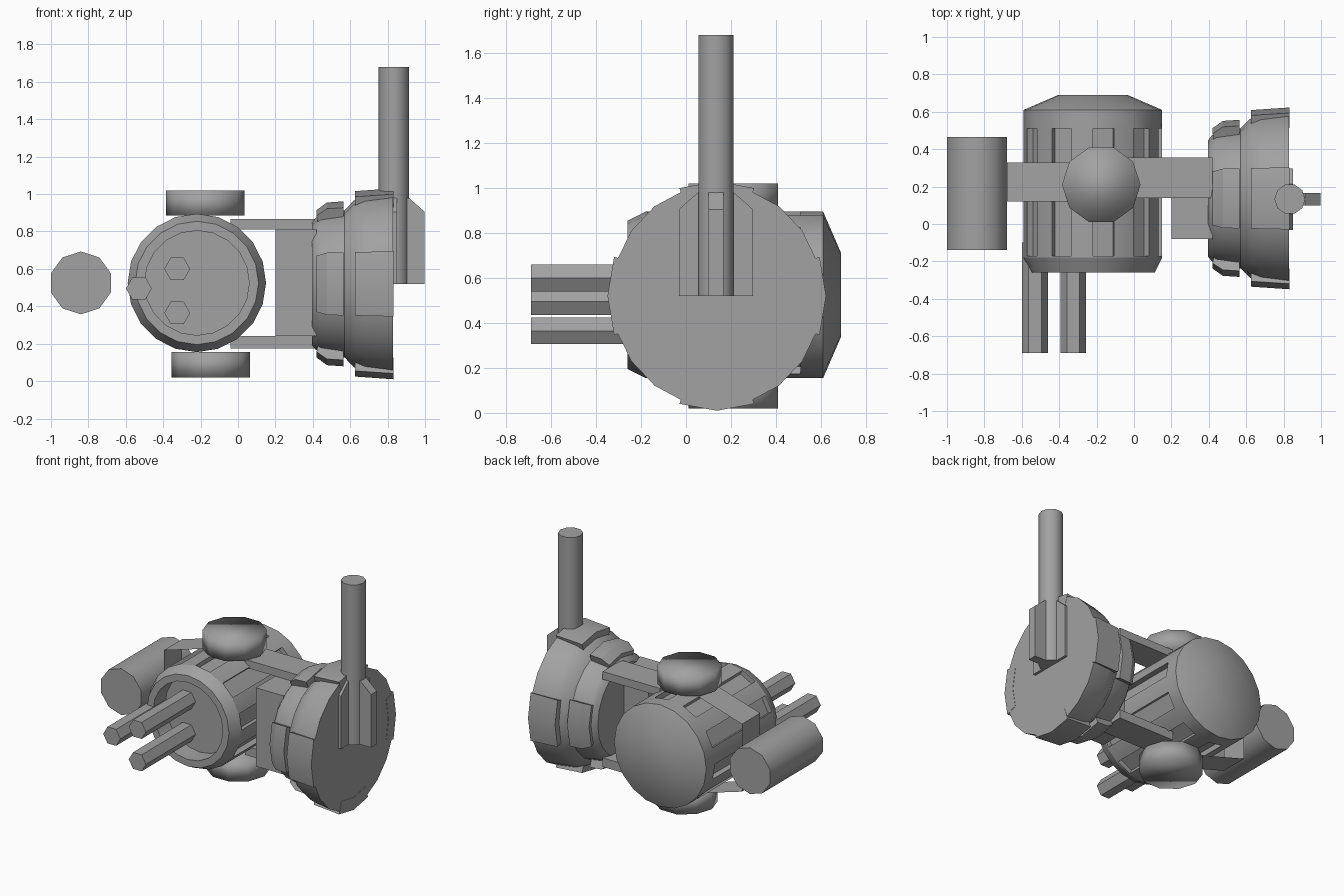
import bpy, bmesh, math

cube = bpy.data.objects.get("Cube")
if cube:
    bpy.data.objects.remove(cube, do_unlink=True)

grey = bpy.data.materials.new("plain_grey")
grey.use_nodes = True
grey.diffuse_color = (0.36, 0.36, 0.36, 1)
grey.node_tree.nodes["Principled BSDF"].inputs["Base Color"].default_value = (0.36, 0.36, 0.36, 1)


def finish(name, bm, angle=25, smooth=True):
    """Turn a bmesh into a grey object; angle 180 shades it fully smooth."""
    bmesh.ops.recalc_face_normals(bm, faces=bm.faces)
    me = bpy.data.meshes.new(name)
    bm.to_mesh(me)
    bm.free()
    me.materials.append(grey)
    ob = bpy.data.objects.new(name, me)
    bpy.context.collection.objects.link(ob)
    if smooth:
        bpy.ops.object.select_all(action='DESELECT')
        ob.select_set(True)
        bpy.context.view_layer.objects.active = ob
        if angle >= 180:
            bpy.ops.object.shade_smooth()
        else:
            bpy.ops.object.shade_smooth_by_angle(angle=math.radians(angle))
    return ob


def lathe(profile, n, axis, centre, phase=0.0, stretch=1.0):
    """Spin (position, radius) pairs round an axis, capping both ends."""
    bm = bmesh.new()
    a, b = centre
    rings = []
    for h, r in profile:
        ring = []
        for i in range(n):
            t = math.radians(phase) + math.tau * i / n
            u, v = a + r * math.cos(t), b + r * math.sin(t) * stretch
            co = {'x': (h, u, v), 'y': (u, h, v), 'z': (u, v, h)}[axis]
            ring.append(bm.verts.new(co))
        rings.append(ring)
    for p, q in zip(rings, rings[1:]):
        for i in range(n):
            j = (i + 1) % n
            bm.faces.new((p[i], p[j], q[j], q[i]))
    bm.faces.new(rings[0])
    bm.faces.new(rings[-1])
    bmesh.ops.recalc_face_normals(bm, faces=bm.faces)
    return bm


def box(name, x, y, z):
    bm = bmesh.new()
    bmesh.ops.create_cube(bm, size=1)
    for v in bm.verts:
        v.co = [r[0] if c < 0 else r[1] for c, r in zip(v.co, (x, y, z))]
    finish(name, bm, smooth=False)


def prism(name, outline, half, place):
    """Extrude an outline by +-half; place maps (u, v, w) to a position."""
    bm = bmesh.new()
    sides = [[bm.verts.new(place(u, v, w)) for u, v in outline] for w in (-half, half)]
    for s in sides:
        bm.faces.new(s)
    for i in range(len(outline)):
        j = (i + 1) % len(outline)
        bm.faces.new((sides[0][i], sides[0][j], sides[1][j], sides[1][i]))
    finish(name, bm, smooth=False)


# Main drum: domed back, hollow front, every other side sunk as a groove
DX, DZ = -0.22, 0.525
bm = lathe([(-0.12, 0.28), (-0.26, 0.28), (-0.26, 0.33), (-0.18, 0.37), (-0.17, 0.37),
            (0.51, 0.37), (0.61, 0.37), (0.69, 0.185)], 20, 'y', (DX, DZ))
grooves = []
for f in bm.faces:
    c = f.calc_center_median()
    if abs(c.y - 0.17) < 0.01:
        k = math.floor(math.degrees(math.atan2(c.x - DX, c.z - DZ)) / 18)
        if k % 2 == 0:
            grooves.append(f)
bmesh.ops.inset_individual(bm, faces=grooves, thickness=0.0, depth=-0.036)
finish("main_drum", bm)

# Three six-sided barrels
for i, c in enumerate([(-0.325, 0.60), (-0.325, 0.365), (-0.53, 0.495)]):
    finish(f"barrel_{i + 1}", lathe([(-0.69, 0.069), (-0.1, 0.069)], 6, 'y', c))

# Round caps above and below the drum
finish("top_cap", lathe([(0.885, 0.21), (1.02, 0.21)], 10, 'z', (-0.175, 0.21)), 180)
finish("bottom_cap", lathe([(0.02, 0.21), (0.155, 0.21)], 10, 'z', (-0.145, 0.21)), 180)

# Side canister and the thin bent strap that holds it
finish("side_canister", lathe([(-0.14, 0.168), (0.465, 0.168)], 10, 'y', (-0.84, DZ), 90), 40)
bm = bmesh.new()
strap = [(-0.28, 0.89), (-0.68, 0.77), (-0.68, 0.28), (-0.28, 0.16)]
edges = [[bm.verts.new((x, y, z)) for x, z in strap] for y in (0.12, 0.33)]
for i in range(len(strap) - 1):
    bm.faces.new((edges[0][i], edges[0][i + 1], edges[1][i + 1], edges[1][i]))
finish("canister_strap", bm, smooth=False)

# Plates and block joining the drum to the large housing
box("upper_plate", (-0.04, 0.42), (0.14, 0.355), (0.81, 0.867))
box("lower_plate", (-0.04, 0.42), (0.14, 0.355), (0.175, 0.24))
box("joint_block", (0.2, 0.42), (-0.08, 0.145), (0.24, 0.81))

# Large housing
HY, HZ, TALL = 0.137, 0.52, 1.05
finish("housing", lathe([(0.395, 0.31), (0.415, 0.335), (0.44, 0.355), (0.57, 0.375), (0.62, 0.425),
                         (0.68, 0.45), (0.83, 0.47)], 20, 'x', (HY, HZ), 0, TALL), 35)


def pad(name, section, half_angle, turn):
    """Curved raised panel on the housing."""
    bm = bmesh.new()
    rows = []
    for t in (-half_angle, 0, half_angle):
        a = math.radians(turn + t)
        rows.append([bm.verts.new((x, HY + r * math.cos(a), HZ + TALL * r * math.sin(a)))
                     for x, r in section])
    n = len(section)
    for p, q in zip(rows, rows[1:]):
        for i in range(n):
            j = (i + 1) % n
            bm.faces.new((p[i], p[j], q[j], q[i]))
    bm.faces.new(rows[0])
    bm.faces.new(rows[-1])
    finish(name, bm)


for i, side in enumerate(("back", "top", "front", "bottom")):
    pad(f"rim_pad_{side}", [(0.625, 0.4), (0.625, 0.472), (0.832, 0.486), (0.832, 0.4)], 20, 90 * i)
    pad(f"small_pad_{side}", [(0.43, 0.32), (0.42, 0.375), (0.475, 0.414), (0.565, 0.42), (0.565, 0.33)],
        22.5, 90 * i)

# Upright mast with stepped fins at its base
MX, MY = 0.833, 0.133
finish("mast", lathe([(0.52, 0.082), (1.68, 0.082)], 10, 'z', (MX, MY)), 40)
fin = [(0, 0.52), (0.165, 0.52), (0.165, 0.905), (0.08, 0.98), (0, 0.98)]
prism("fin_side", fin, 0.033, lambda u, v, w: (MX + u, MY + w, v))
prism("fin_back", fin, 0.016, lambda u, v, w: (MX + w, MY + u, v))
prism("fin_front", fin, 0.016, lambda u, v, w: (MX + w, MY - u, v))
